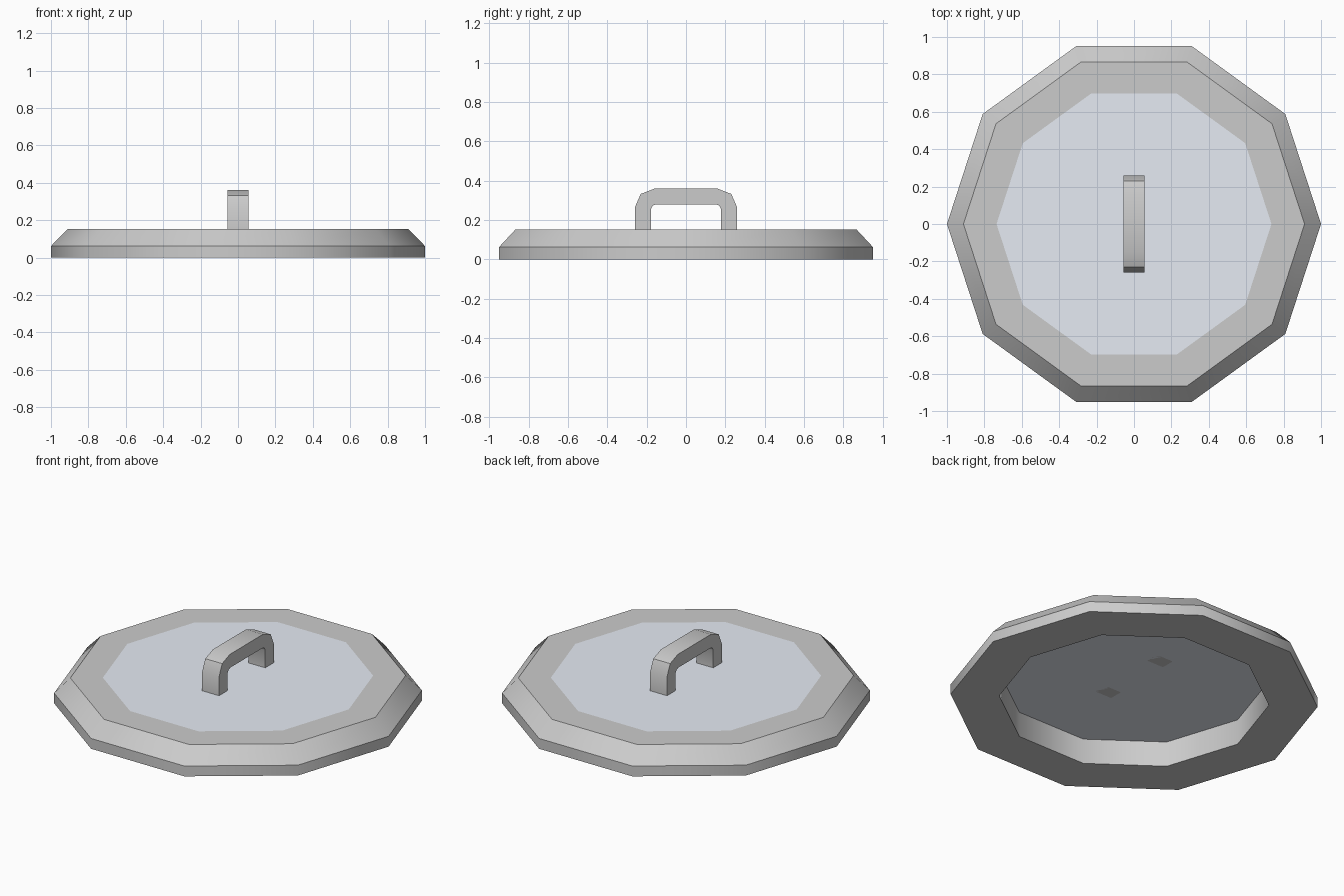
import bpy, bmesh, math

if "Cube" in bpy.data.objects:
    bpy.data.objects.remove(bpy.data.objects["Cube"])

SIDES = 10


def finish(name, bm):
    bmesh.ops.recalc_face_normals(bm, faces=bm.faces)
    mesh = bpy.data.meshes.new(name)
    bm.to_mesh(mesh)
    bm.free()
    obj = bpy.data.objects.new(name, mesh)
    bpy.context.collection.objects.link(obj)
    bpy.ops.object.select_all(action='DESELECT')
    bpy.context.view_layer.objects.active = obj
    obj.select_set(True)
    bpy.ops.object.shade_smooth_by_angle(angle=math.radians(40))
    return obj


def ring(bm, r, z):
    return [bm.verts.new((r * math.cos(math.tau * i / SIDES),
                          r * math.sin(math.tau * i / SIDES), z))
            for i in range(SIDES)]


# Ten-sided rim: closed profile of radius and height
bm = bmesh.new()
profile = [(1.0, 0), (1.0, 0.062), (0.912, 0.152), (0.735, 0.152), (0.735, 0)]
loops = [ring(bm, r, z) for r, z in profile]
for k, a in enumerate(loops):
    b = loops[(k + 1) % len(loops)]
    for i in range(SIDES):
        j = (i + 1) % SIDES
        bm.faces.new((a[i], a[j], b[j], b[i]))
finish("rim", bm)

# Thin glass panel, flush with the top of the rim
bm = bmesh.new()
bm.faces.new(ring(bm, 0.735, 0.152))
bm.normal_update()
mesh = bpy.data.meshes.new("glass_panel")
bm.to_mesh(mesh)
bm.free()
glass = bpy.data.objects.new("glass_panel", mesh)
bpy.context.collection.objects.link(glass)
mat = bpy.data.materials.new("pale_blue_glass")
mat.diffuse_color = (0.79, 0.83, 0.90, 1)
mat.use_nodes = True
mat.node_tree.nodes["Principled BSDF"].inputs["Base Color"].default_value = mat.diffuse_color
mesh.materials.append(mat)

# Arched handle: half outline mirrored in y, extruded along x
outer = [(0.26, 0.152), (0.26, 0.265), (0.23, 0.333), (0.157, 0.361)]
inner = [(0.152, 0.28), (0.17, 0.273), (0.178, 0.257), (0.178, 0.152)]
outline = (outer + [(-y, z) for y, z in reversed(outer)]
           + [(-y, z) for y, z in reversed(inner)] + inner)
bm = bmesh.new()
face = bm.faces.new([bm.verts.new((-0.056, y, z)) for y, z in outline])
new = bmesh.ops.extrude_face_region(bm, geom=[face], use_keep_orig=True)["geom"]
bmesh.ops.translate(bm, vec=(0.112, 0, 0),
                    verts=[v for v in new if isinstance(v, bmesh.types.BMVert)])
finish("handle", bm)
